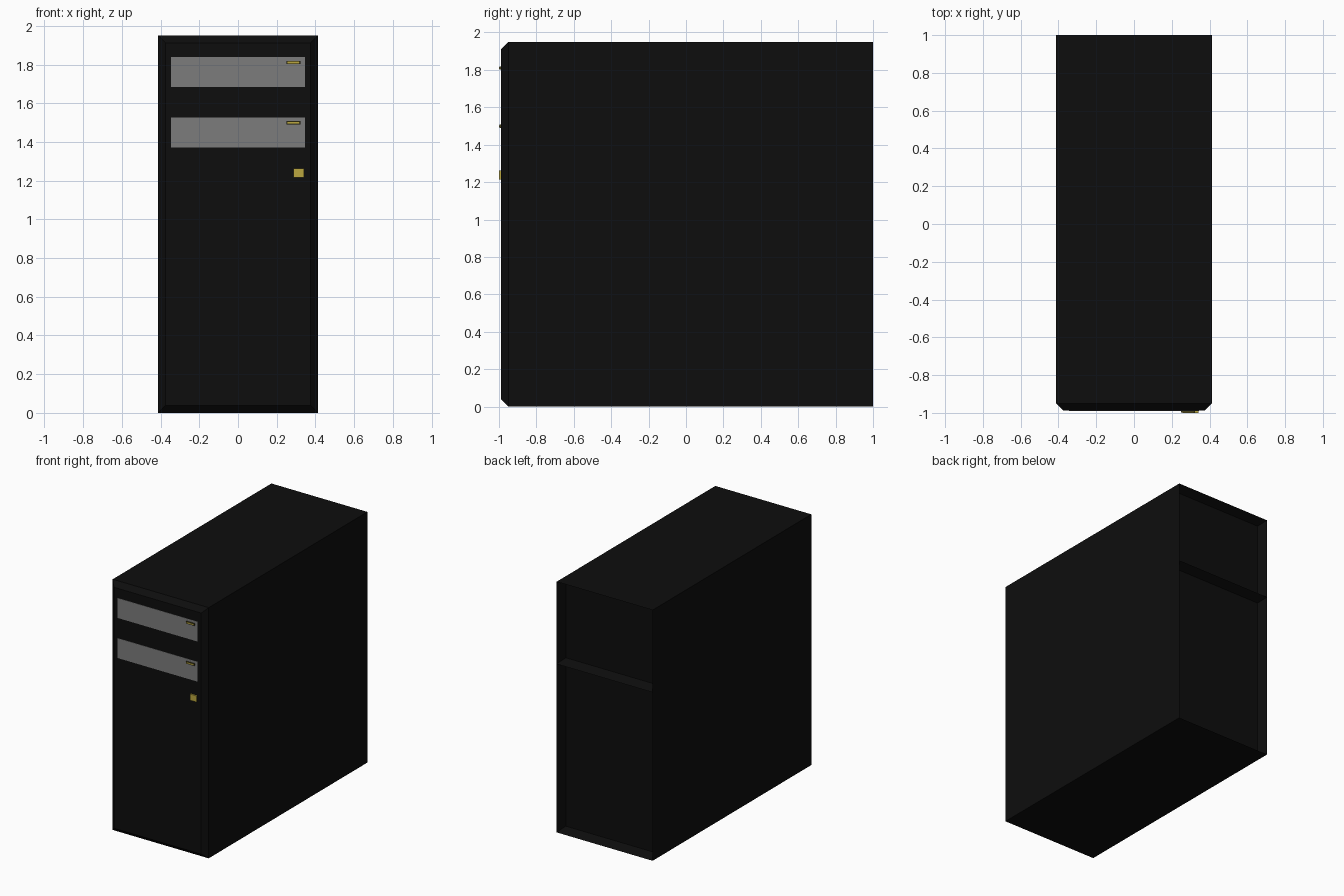
import bpy, bmesh
from mathutils import Vector

if "Cube" in bpy.data.objects:
    bpy.data.objects.remove(bpy.data.objects["Cube"])


def material(name, color):
    m = bpy.data.materials.new(name)
    m.diffuse_color = (*color, 1)
    m.use_nodes = True
    m.node_tree.nodes["Principled BSDF"].inputs["Base Color"].default_value = m.diffuse_color
    return m


BLACK = material("black", (0.004, 0.004, 0.004))
GREY = material("grey", (0.2, 0.2, 0.2))
DARK = material("dark_gold", (0.06, 0.05, 0.01))
GOLD = material("gold", (0.5, 0.39, 0.05))


def add_mesh(name, bm, mat):
    me = bpy.data.meshes.new(name)
    bm.to_mesh(me)
    bm.free()
    ob = bpy.data.objects.new(name, me)
    me.materials.append(mat)
    bpy.context.collection.objects.link(ob)
    return ob


def box_bm(lo, hi):
    bm = bmesh.new()
    bmesh.ops.create_cube(bm, size=1)
    lo, hi = Vector(lo), Vector(hi)
    bmesh.ops.scale(bm, vec=hi - lo, verts=bm.verts)
    bmesh.ops.translate(bm, vec=(lo + hi) / 2, verts=bm.verts)
    return bm


def box(name, lo, hi, mat):
    return add_mesh(name, box_bm(lo, hi), mat)


# Case with chamfered front border
FRONT, BACK = -0.988, 1.0
bm = box_bm((-0.413, FRONT, 0), (0.413, BACK, 1.95))
front_edges = [e for e in bm.edges if all(v.co.y < 0 for v in e.verts)]
bmesh.ops.bevel(bm, geom=front_edges, offset=0.038, segments=1, affect='EDGES')

# Two recessed panels in the back
bmesh.ops.bisect_plane(bm, geom=bm.verts[:] + bm.edges[:] + bm.faces[:],
                       plane_co=(0, 0, 1.31), plane_no=(0, 0, 1))
bm.normal_update()
back = [f for f in bm.faces if f.normal.y > 0.9]
bmesh.ops.inset_individual(bm, faces=back, thickness=0.042)
inner = {v for f in back for v in f.verts}
bmesh.ops.translate(bm, vec=(0, -0.07, 0), verts=list(inner))
add_mesh("case", bm, BLACK)

# Drive bays with their eject buttons
for i, top in enumerate((1.838, 1.526), 1):
    box(f"drive_panel_{i}", (-0.345, FRONT - 0.002, top - 0.155),
        (0.345, FRONT + 0.02, top), GREY)
    box(f"eject_button_{i}", (0.25, -0.998, top - 0.036),
        (0.322, FRONT, top - 0.019), DARK)
    box(f"eject_button_face_{i}", (0.256, -1.0, top - 0.032),
        (0.316, FRONT, top - 0.023), GOLD)

# Power button
box("power_button", (0.287, -1.0, 1.215), (0.341, FRONT + 0.01, 1.263), GOLD)
